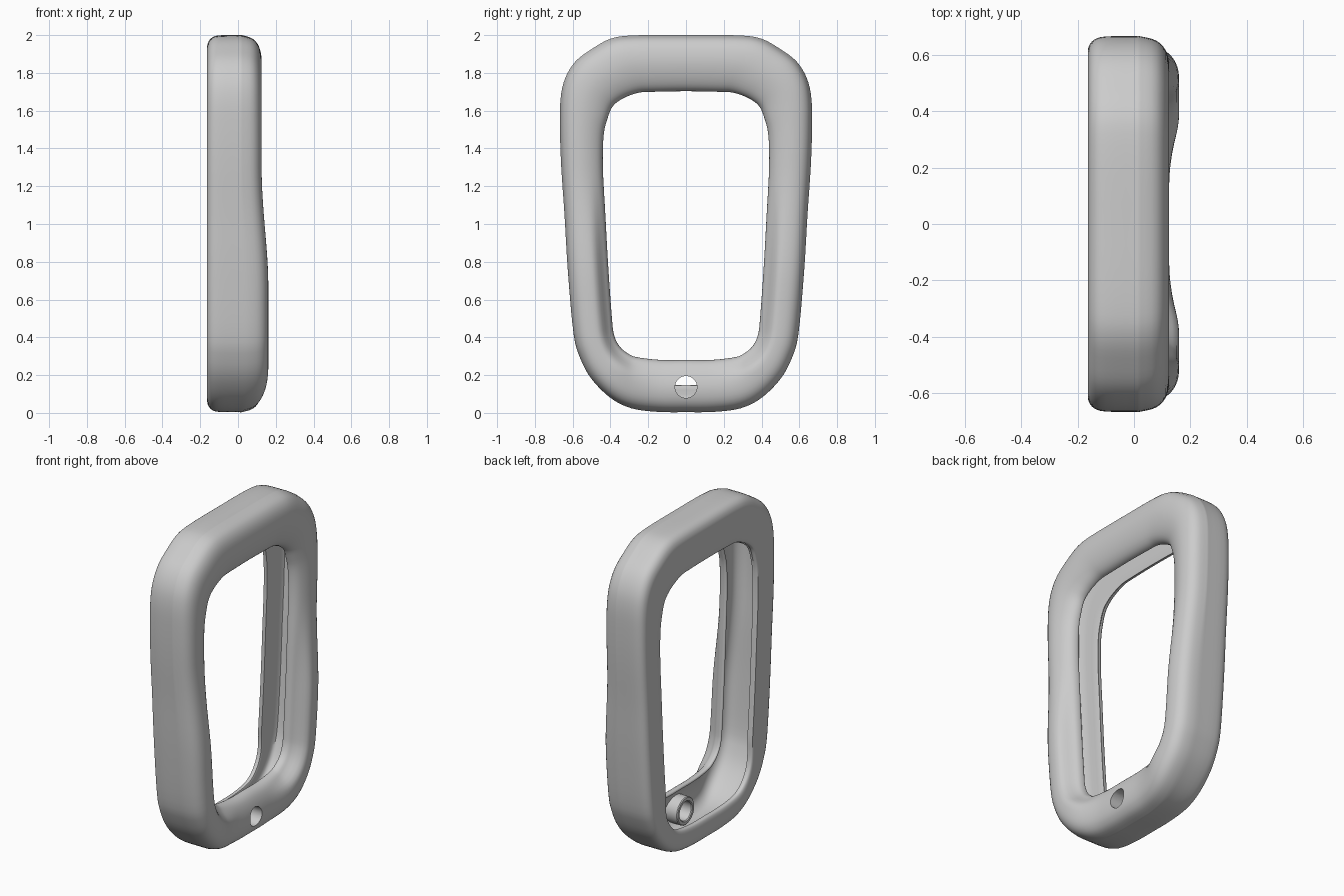
import bpy, bmesh, math

if "Cube" in bpy.data.objects:
    bpy.data.objects.remove(bpy.data.objects["Cube"])

# Half outline, bottom centre to top centre: outer y, z and opening y, z
HALF = [(0, .004, 0, .28), (.15, .006, .13, .28), (.29, .025, .25, .293),
        (.40, .08, .30, .31), (.50, .18, .35, .35), (.56, .29, .38, .41),
        (.595, .42, .392, .50), (.625, .75, .412, .78), (.643, 1.05, .427, 1.05),
        (.66, 1.3, .44, 1.3), (.667, 1.5, .436, 1.47), (.664, 1.66, .415, 1.56),
        (.64, 1.77, .39, 1.62), (.585, 1.86, .35, 1.655), (.50, 1.925, .30, 1.68),
        (.40, 1.98, .24, 1.697), (.28, 1.998, .17, 1.70), (0, 2.0, 0, 1.703)]


def smooth(a, b, v):
    t = min(1, max(0, (v - a) / (b - a)))
    return t * t * (3 - 2 * t)


def spline(points, steps):
    """Closed Catmull-Rom curve through points of any dimension."""
    n, out = len(points), []
    for i in range(n):
        a, b, c, d = (points[(i + k) % n] for k in (-1, 0, 1, 2))
        for s in range(steps):
            t = s / steps
            out.append(tuple(.5 * (2 * q + (r - p) * t + (2 * p - 5 * q + 4 * r - w) * t * t
                                   + (3 * q - p - 3 * r + w) * t ** 3)
                             for p, q, r, w in zip(a, b, c, d)))
    return out


def section(X, L):
    """C-shaped wall: (fraction from outer edge to opening, x)."""
    return spline([(1, .04), (.97, .07), (.87, .096), (.68, X - .008), (.45, X),
                   (.22, X - .012), (.07, X - .045), (.005, X - .10), (0, 0),
                   (.005, -.10), (.05, -.14), (.15, -.16), (.3, -.164),
                   (L - .08, -.161), (L - .01, -.152), (L, -.138), (L - .03, -.126),
                   (.26, -.125), (.16, -.09), (.14, 0), (.17, X - .08),
                   (.3, X - .045), (.5, X - .038), (.75, X - .055),
                   (.90, .05), (.95, .032)], 3)


def add_mesh(name, bm):
    bmesh.ops.recalc_face_normals(bm, faces=bm.faces)
    me = bpy.data.meshes.new(name)
    bm.to_mesh(me)
    bm.free()
    ob = bpy.data.objects.new(name, me)
    bpy.context.collection.objects.link(ob)
    return ob


def loft(name, rings, closed=True):
    """Skin rings of points into a closed torus-like surface."""
    bm = bmesh.new()
    vs = [[bm.verts.new(p) for p in r] for r in rings]
    n, m = len(vs), len(vs[0])
    for i in range(n):
        for j in range(m):
            i2, j2 = (i + 1) % n, (j + 1) % m
            bm.faces.new((vs[i][j], vs[i2][j], vs[i2][j2], vs[i][j2]))
    return add_mesh(name, bm)


def circle(x, r, z, n=40):
    return [(x, r * math.cos(2 * math.pi * k / n), z + r * math.sin(2 * math.pi * k / n))
            for k in range(n)]


def shade(ob, angle=40):
    bpy.ops.object.select_all(action='DESELECT')
    ob.select_set(True)
    bpy.context.view_layer.objects.active = ob
    bpy.ops.object.shade_smooth_by_angle(angle=math.radians(angle))


# Hollow frame, open towards the middle
loop = HALF + [(-a, b, -c, d) for a, b, c, d in HALF[-2:0:-1]]
rings = []
for yo, zo, yi, zi in spline(loop, 4):
    X = .125 + .035 * smooth(1.3, .65, zo) * smooth(.15, .47, abs(yo))
    L = .52 + .33 * smooth(.02, .4, zo)
    rings.append([(x, yo + (yi - yo) * t, zo + (zi - zo) * t) for t, x in section(X, L)])
frame = loft("frame", rings)

# Screw hole through the right-hand wall only
HZ, HR = .137, .058
bm = bmesh.new()
ends = [[bm.verts.new(p) for p in circle(x, HR, HZ)] for x in (0, .3)]
for e in ends:
    bm.faces.new(e)
for k in range(40):
    j = (k + 1) % 40
    bm.faces.new((ends[0][k], ends[0][j], ends[1][j], ends[1][k]))
cutter = add_mesh("hole_cutter", bm)
cutter.hide_render = True
mod = frame.modifiers.new("hole", 'BOOLEAN')
mod.operation, mod.solver, mod.object = 'DIFFERENCE', 'EXACT', cutter
bpy.context.view_layer.objects.active = frame
bpy.ops.object.modifier_apply(modifier="hole")
bpy.data.objects.remove(cutter)
shade(frame)

# Screw boss inside the frame, behind the hole
boss = loft("screw_boss", [circle(x, r, HZ) for x, r in
                           ((.005, HR), (.0, HR + .005), (.0, .08), (.005, .085),
                            (.1, .085), (.1, HR))])
shade(boss)
